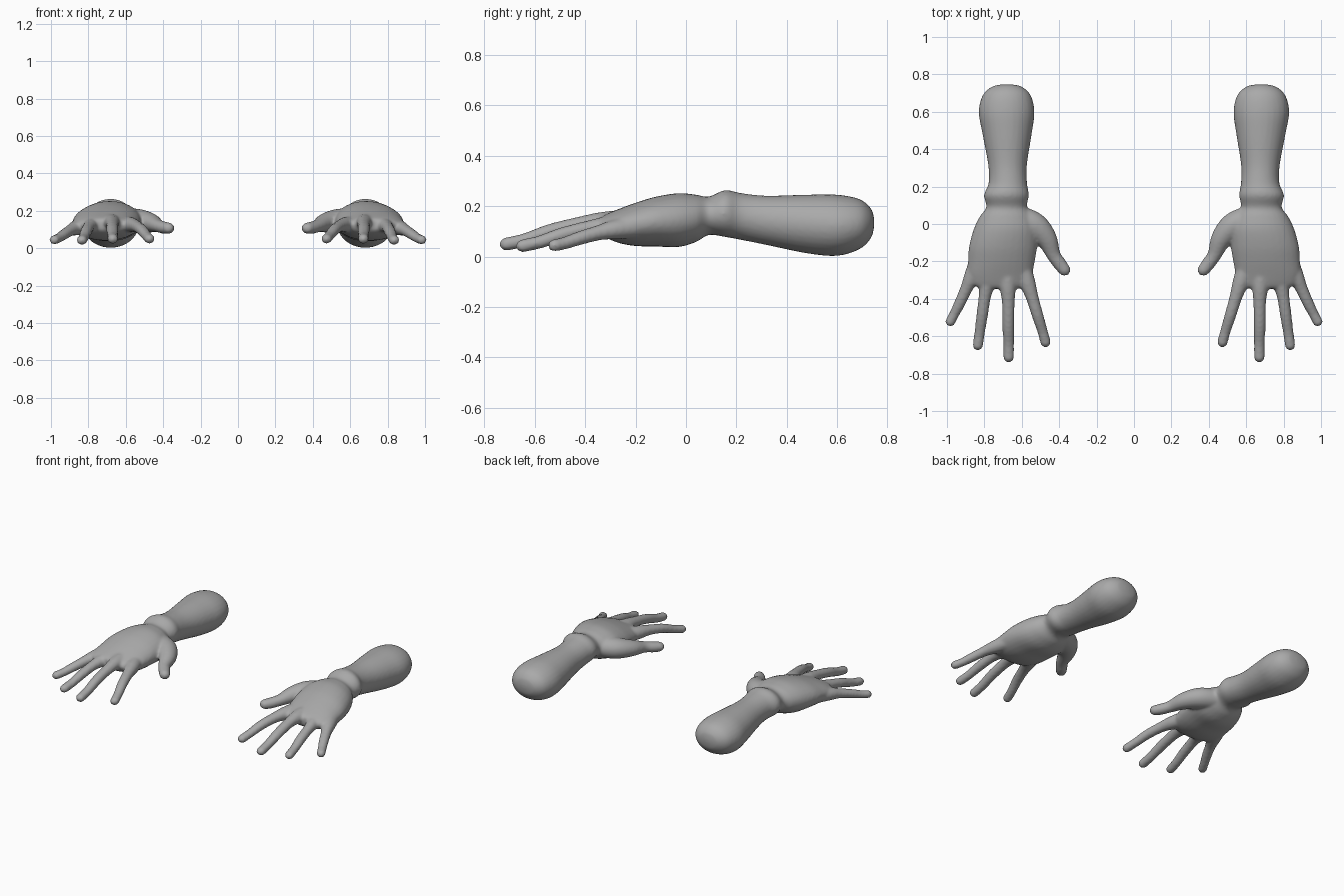
import bpy, bmesh, math
from mathutils import Vector

cube = bpy.data.objects.get("Cube")
if cube:
    bpy.data.objects.remove(cube)

skin = bpy.data.materials.new("plain grey")
skin.use_nodes = True
grey = (0.40, 0.40, 0.40, 1)
skin.diffuse_color = grey
skin.node_tree.nodes["Principled BSDF"].inputs["Base Color"].default_value = grey
SIDES = 28


def spline(keys, steps):
    """Catmull-Rom interpolation through tuples of any length."""
    k = [keys[0]] + list(keys) + [keys[-1]]
    out = []
    for i in range(1, len(k) - 2):
        for s in range(steps):
            t = s / steps
            out.append([0.5 * (2 * b + (c - a) * t + (2 * a - 5 * b + 4 * c - d) * t * t
                               + (3 * b - a - 3 * c + d) * t ** 3)
                        for a, b, c, d in zip(k[i - 1], k[i], k[i + 1], k[i + 2])])
    return out + [list(keys[-1])]


def skin_rings(bm, rings):
    """Bridge rings of points into a closed tube."""
    loops = [[bm.verts.new(p) for p in ring] for ring in rings]
    for a, b in zip(loops, loops[1:]):
        for i in range(SIDES):
            j = (i + 1) % SIDES
            bm.faces.new((a[i], a[j], b[j], b[i]))
    bm.faces.new(loops[0][::-1])
    bm.faces.new(loops[-1])


def forearm_and_palm(bm, sections):
    """Sections: y, left edge, right edge, bottom, top."""
    rings = []
    for y, x0, x1, z0, z1 in spline(sections, 5):
        cx, cz, rx, rz = (x0 + x1) / 2, (z0 + z1) / 2, (x1 - x0) / 2, (z1 - z0) / 2
        angles = [math.tau * i / SIDES for i in range(SIDES)]
        rings.append([(cx + rx * math.cos(a), y, cz + rz * math.sin(a)) for a in angles])
    skin_rings(bm, rings)


def digit(bm, path):
    """Path: x, y, z, radius; ends in a rounded tip."""
    pts = spline(path, 6)
    tip, before = Vector(pts[-1][:3]), Vector(pts[-2][:3])
    direction, radius = (tip - before).normalized(), pts[-1][3]
    for a in (0.4, 0.8, 1.2, 1.5):
        pts.append([*(tip + direction * radius * math.sin(a)), radius * math.cos(a)])
    rings = []
    for i, p in enumerate(pts):
        t = Vector(pts[min(i + 1, len(pts) - 1)][:3]) - Vector(pts[max(i - 1, 0)][:3])
        side = t.cross(Vector((0, 0, 1))).normalized()
        up = side.cross(t).normalized()
        angles = [math.tau * k / SIDES for k in range(SIDES)]
        rings.append([Vector(p[:3]) + p[3] * (side * math.cos(a) + up * 0.92 * math.sin(a))
                      for a in angles])
    skin_rings(bm, rings)


bm = bmesh.new()

# Forearm, wrist and palm
forearm_and_palm(bm, [
    (0.747, 0.66, 0.70, 0.12, 0.15),
    (0.735, 0.602, 0.757, 0.075, 0.19),
    (0.69, 0.553, 0.808, 0.03, 0.228),
    (0.60, 0.532, 0.83, 0.003, 0.246),
    (0.48, 0.547, 0.81, 0.013, 0.246),
    (0.32, 0.572, 0.78, 0.046, 0.242),
    (0.22, 0.572, 0.777, 0.066, 0.252),
    (0.155, 0.562, 0.802, 0.078, 0.264),
    (0.09, 0.572, 0.79, 0.086, 0.238),
    (0.04, 0.54, 0.825, 0.058, 0.246),
    (-0.03, 0.515, 0.858, 0.038, 0.252),
    (-0.12, 0.518, 0.882, 0.04, 0.238),
    (-0.20, 0.53, 0.888, 0.042, 0.214),
    (-0.27, 0.545, 0.888, 0.055, 0.188),
    (-0.325, 0.57, 0.86, 0.08, 0.165),
    (-0.345, 0.62, 0.81, 0.10, 0.15),
])

# Four fingers and the thumb
index = [(0.62, -0.18, 0.13, 0.05), (0.575, -0.30, 0.125, 0.045),
         (0.545, -0.39, 0.118, 0.034), (0.515, -0.49, 0.098, 0.031),
         (0.49, -0.57, 0.068, 0.028), (0.473, -0.632, 0.05, 0.028)]
middle = [(0.68, -0.20, 0.14, 0.05), (0.675, -0.32, 0.138, 0.045),
          (0.672, -0.42, 0.128, 0.034), (0.672, -0.54, 0.10, 0.032),
          (0.67, -0.64, 0.066, 0.029), (0.67, -0.712, 0.05, 0.029)]
ring = [(0.75, -0.18, 0.13, 0.05), (0.78, -0.30, 0.122, 0.045),
        (0.798, -0.39, 0.112, 0.033), (0.812, -0.49, 0.088, 0.031),
        (0.825, -0.58, 0.058, 0.028), (0.835, -0.648, 0.043, 0.028)]
pinky = [(0.82, -0.17, 0.12, 0.05), (0.866, -0.28, 0.108, 0.043),
         (0.896, -0.345, 0.095, 0.033), (0.93, -0.42, 0.074, 0.03),
         (0.96, -0.48, 0.054, 0.027), (0.982, -0.522, 0.045, 0.027)]
thumb = [(0.62, 0.03, 0.15, 0.07), (0.53, -0.01, 0.145, 0.07),
         (0.467, -0.08, 0.135, 0.056), (0.43, -0.165, 0.12, 0.038),
         (0.395, -0.215, 0.11, 0.036), (0.372, -0.245, 0.107, 0.033)]
for path in (index, middle, ring, pinky, thumb):
    digit(bm, path)

bmesh.ops.recalc_face_normals(bm, faces=bm.faces[:])
mesh = bpy.data.meshes.new("arms_with_hands")
bm.to_mesh(mesh)
bm.free()
mesh.materials.append(skin)
arms = bpy.data.objects.new("arms_with_hands", mesh)
bpy.context.collection.objects.link(arms)

# Fuse into one skin, soften the joins, mirror to the other side
remesh = arms.modifiers.new("fuse", 'REMESH')
remesh.mode = 'VOXEL'
remesh.voxel_size = 0.009
remesh.use_smooth_shade = True
soften = arms.modifiers.new("soften", 'SMOOTH')
soften.factor = 0.5
soften.iterations = 6
arms.modifiers.new("other_arm", 'MIRROR').use_axis[0] = True
for poly in mesh.polygons:
    poly.use_smooth = True
